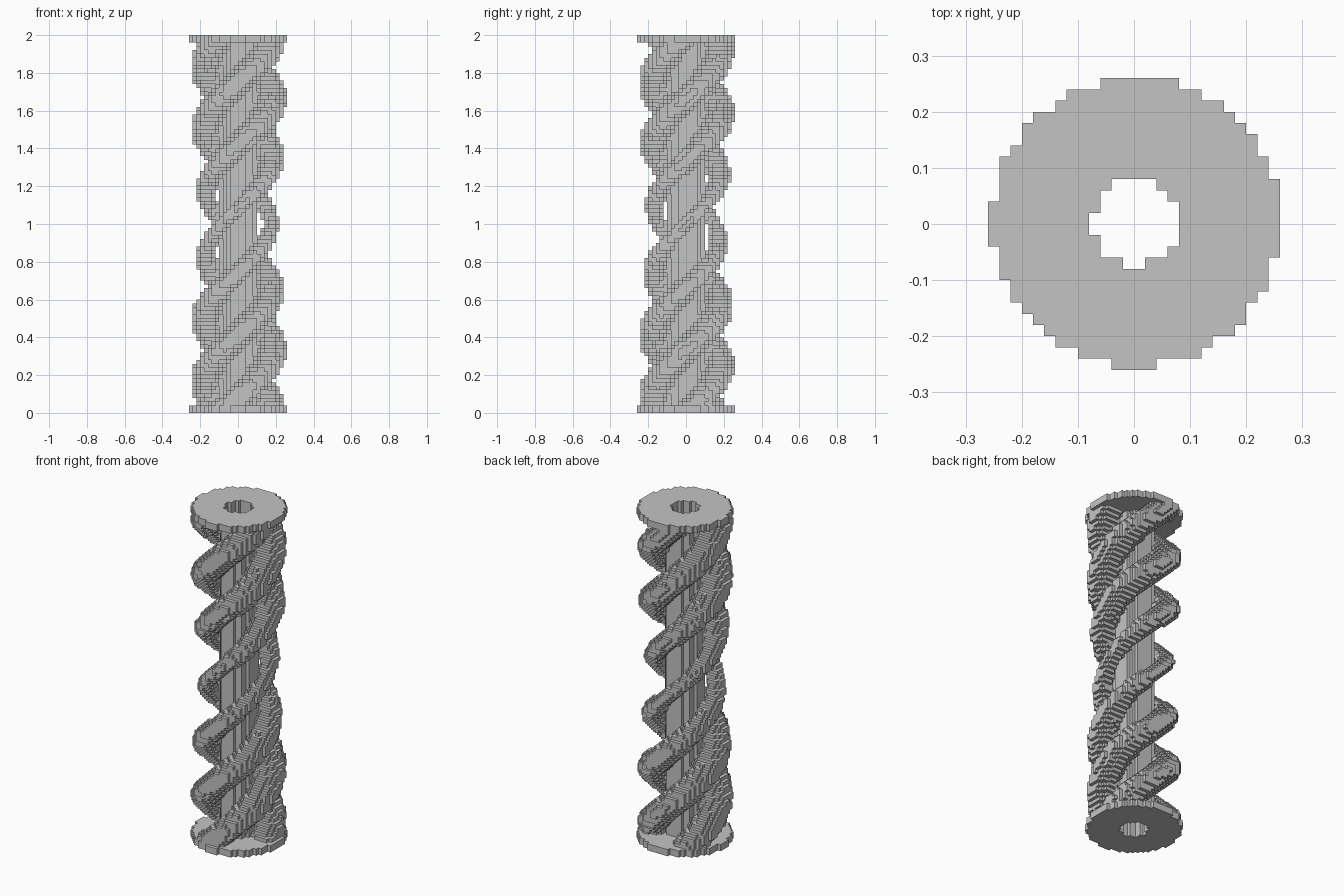
import bpy, math

if "Cube" in bpy.data.objects:
    bpy.data.objects.remove(bpy.data.objects["Cube"])

V = 0.02            # block size
LAYERS = 100
HALF = 13           # blocks from the axis to the rim
C = 0.003           # slight offset of the round shapes inside the block grid

steel = bpy.data.materials.new("grey")
steel.diffuse_color = (0.55, 0.55, 0.55, 1)
steel.use_nodes = True
steel.node_tree.nodes["Principled BSDF"].inputs["Base Color"].default_value = steel.diffuse_color


def strand_radius(z):
    """Strands are thin at mid height and thicken towards both ends."""
    return 0.04 + 0.043 * min(1.0, abs(z - 1.0) / 0.5)


def in_strand(x, y, z, turn):
    a = 2 * math.pi * (z + turn)
    out = x * math.cos(a) + y * math.sin(a) - 0.17
    side = -x * math.sin(a) + y * math.cos(a)
    return math.hypot(out, side / 1.2) <= strand_radius(z)


def part_at(x, y, k):
    """Name of the part that fills a block, or None."""
    d = math.hypot(x, y)
    if d < 0.0755:
        return None
    if k < 2 and d < 0.2565:
        return "bottom_disc"
    if k >= LAYERS - 2 and d < 0.2565:
        return "top_disc"
    if d < 0.1:
        return "core_tube"
    for n in range(3):
        if in_strand(x, y, (k + 0.5) * V, n / 3):
            return f"spiral_strand_{n + 1}"
    return None


# Fill the block grid
blocks = {}
for k in range(LAYERS):
    for i in range(-HALF, HALF):
        for j in range(-HALF, HALF):
            p = part_at((i + 0.5) * V - C, (j + 0.5) * V - C, k)
            if p:
                blocks[i, j, k] = p

# Outward corner loops for the six block sides
SIDES = {
    (1, 0, 0): ((1, 0, 0), (1, 1, 0), (1, 1, 1), (1, 0, 1)),
    (-1, 0, 0): ((0, 0, 0), (0, 0, 1), (0, 1, 1), (0, 1, 0)),
    (0, 1, 0): ((0, 1, 0), (0, 1, 1), (1, 1, 1), (1, 1, 0)),
    (0, -1, 0): ((0, 0, 0), (1, 0, 0), (1, 0, 1), (0, 0, 1)),
    (0, 0, 1): ((0, 0, 1), (1, 0, 1), (1, 1, 1), (0, 1, 1)),
    (0, 0, -1): ((0, 0, 0), (0, 1, 0), (1, 1, 0), (1, 0, 0)),
}


def build(name):
    """Mesh of the exposed block sides of one part."""
    index, faces = {}, []
    for (i, j, k), p in blocks.items():
        if p != name:
            continue
        for (dx, dy, dz), loop in SIDES.items():
            if (i + dx, j + dy, k + dz) in blocks:
                continue
            corners = [(i + a, j + b, k + c) for a, b, c in loop]
            faces.append([index.setdefault(q, len(index)) for q in corners])
    mesh = bpy.data.meshes.new(name)
    mesh.from_pydata([(a * V, b * V, c * V) for a, b, c in index], [], faces)
    mesh.materials.append(steel)
    bpy.context.collection.objects.link(bpy.data.objects.new(name, mesh))


for part in sorted(set(blocks.values())):
    build(part)
